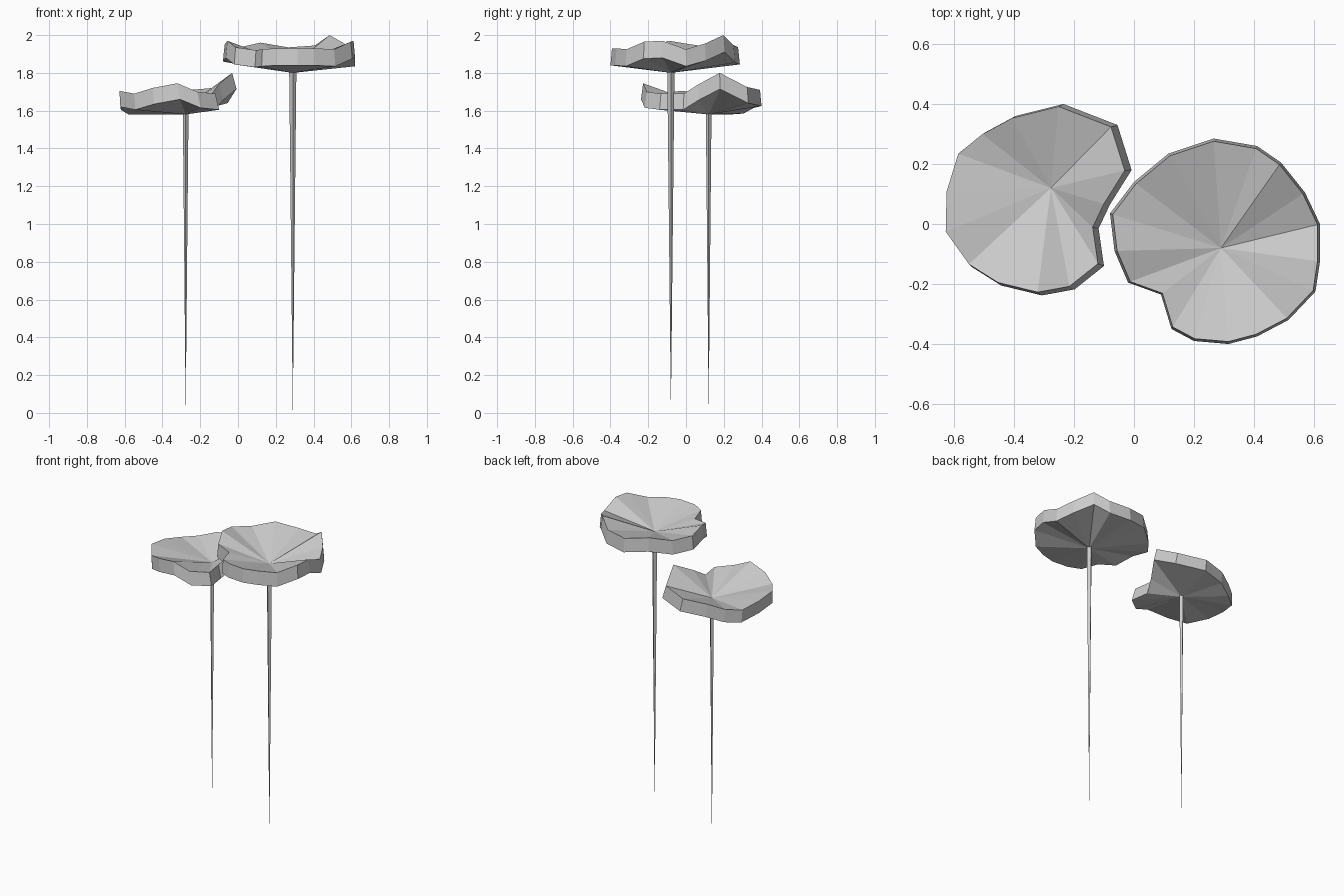
import bpy
import bmesh
from math import cos, sin, pi
from mathutils import Vector

old = bpy.data.objects.get("Cube")
if old:
    bpy.data.objects.remove(old, do_unlink=True)

grey = bpy.data.materials.new("plain grey")
grey.use_nodes = True
grey.diffuse_color = (0.6, 0.6, 0.6, 1)
grey.node_tree.nodes["Principled BSDF"].inputs["Base Color"].default_value = (0.6, 0.6, 0.6, 1)


def finish(name, bm):
    bmesh.ops.recalc_face_normals(bm, faces=bm.faces)
    mesh = bpy.data.meshes.new(name)
    bm.to_mesh(mesh)
    bm.free()
    mesh.materials.append(grey)
    obj = bpy.data.objects.new(name, mesh)
    bpy.context.collection.objects.link(obj)
    return obj


def make_pad(name, centre, top_z, rim, inset, shift, depth):
    """Wavy notched leaf: a top fan and a bottom fan joined by a rim wall."""
    bm = bmesh.new()
    mid = Vector(centre)
    apex_low = bm.verts.new(mid)
    apex_top = bm.verts.new((mid.x, mid.y, top_z))
    low, top = [], []
    for x, y, z in rim:
        low.append(bm.verts.new((x, y, z - depth)))
        top.append(bm.verts.new((mid.x + (x - mid.x) * inset + shift,
                                 mid.y + (y - mid.y) * inset, z)))
    for i in range(len(rim)):
        j = (i + 1) % len(rim)
        bm.faces.new((apex_top, top[i], top[j]))
        bm.faces.new((apex_low, low[j], low[i]))
        bm.faces.new((low[i], low[j], top[j], top[i]))
    return finish(name, bm)


def make_stem(name, centre, radius, sides=4):
    """Thin stalk tapering to a point on the ground."""
    bm = bmesh.new()
    x, y, z = centre
    tip = bm.verts.new((x, y, 0))
    ring = [bm.verts.new((x + radius * cos(2 * pi * k / sides),
                          y + radius * sin(2 * pi * k / sides), z + 0.01))
            for k in range(sides)]
    bm.faces.new(ring)
    for k in range(sides):
        bm.faces.new((tip, ring[k], ring[(k + 1) % sides]))
    return finish(name, bm)


# Rim outlines, counter-clockwise from the back, with the height of the lip
tall_rim = [
    (.265, .285, 1.935), (.115, .235, 1.96), (0, .14, 1.935),
    (-.08, .035, 1.95), (-.065, -.09, 1.97), (-.02, -.195, 1.935),
    (.09, -.235, 1.92), (.125, -.35, 1.925), (.2, -.39, 1.93),
    (.315, -.4, 1.93), (.41, -.375, 1.93), (.515, -.32, 1.925),
    (.605, -.225, 1.965), (.62, -.125, 1.97), (.62, 0, 1.925),
    (.57, .105, 1.955), (.49, .205, 2), (.41, .26, 1.945)]
short_rim = [
    (-.235, .4, 1.71), (-.395, .36, 1.7), (-.497, .305, 1.67),
    (-.58, .238, 1.665), (-.62, .108, 1.69), (-.623, -.03, 1.705),
    (-.543, -.142, 1.69), (-.443, -.205, 1.72), (-.307, -.238, 1.745),
    (-.198, -.218, 1.7), (-.1, -.14, 1.69), (-.118, -.015, 1.69),
    (-.08, .065, 1.74), (-.008, .18, 1.8), (-.055, .33, 1.725)]

# Tall pad and stem
tall_centre = (.29, -.08, 1.8)
make_pad("tall_pad", tall_centre, 1.84, tall_rim, .975, 0, .09)
make_stem("tall_stem", tall_centre, .019)

# Short pad and stem
short_centre = (-.277, .12, 1.58)
make_pad("short_pad", short_centre, 1.62, short_rim, .97, -.015, .085)
make_stem("short_stem", short_centre, .015)
